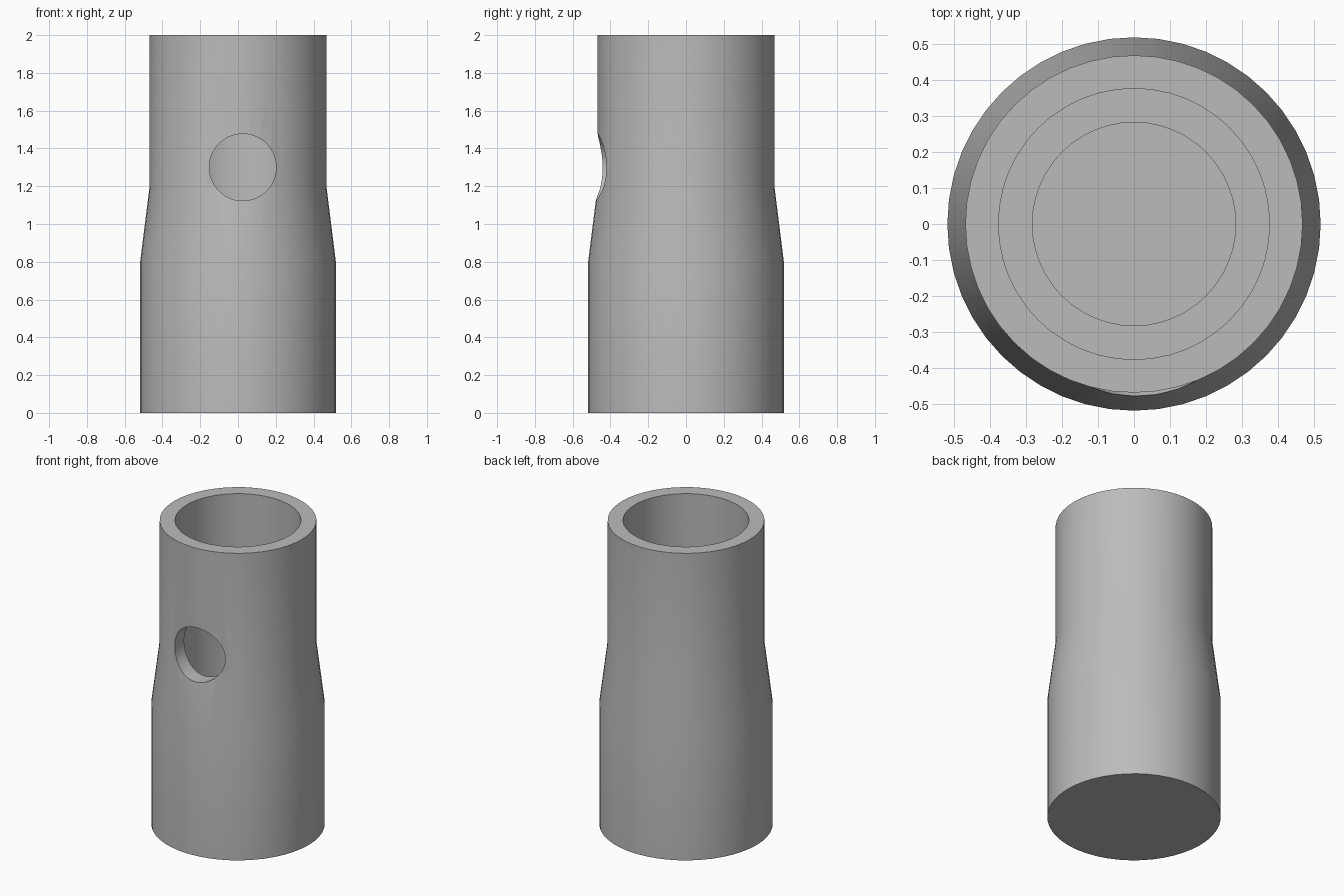
import bpy, bmesh, math

default = bpy.data.objects.get("Cube")
if default:
    bpy.data.objects.remove(default, do_unlink=True)

SIDES = 48

# One grey for the whole part
grey = bpy.data.materials.new("plain grey")
grey.use_nodes = True
colour = (0.5, 0.5, 0.5, 1)
grey.diffuse_color = colour
grey.node_tree.nodes["Principled BSDF"].inputs["Base Color"].default_value = colour


def lathe(name, profile):
    """Turn a radius/height profile around z and cap both ends."""
    bm = bmesh.new()
    rings = [[bm.verts.new((r * math.cos(math.tau * i / SIDES),
                            r * math.sin(math.tau * i / SIDES), z))
              for i in range(SIDES)] for r, z in profile]
    for low, high in zip(rings, rings[1:]):
        for i in range(SIDES):
            j = (i + 1) % SIDES
            bm.faces.new((low[i], low[j], high[j], high[i]))
    bm.faces.new(rings[0])
    bm.faces.new(rings[-1])
    bmesh.ops.recalc_face_normals(bm, faces=bm.faces)
    mesh = bpy.data.meshes.new(name)
    bm.to_mesh(mesh)
    bm.free()
    mesh.materials.append(grey)
    obj = bpy.data.objects.new(name, mesh)
    bpy.context.collection.objects.link(obj)
    return obj


# Stepped sleeve: outer wall, rim, wide bore, ledge, narrow blind bore
sleeve = lathe("stepped_sleeve", [
    (0.518, 0), (0.518, 0.8), (0.468, 1.2), (0.468, 2),
    (0.376, 2), (0.376, 0.75), (0.282, 0.75), (0.282, 0.1)])

# Round side hole through the front wall only
bpy.ops.mesh.primitive_cylinder_add(
    vertices=64, radius=0.177, depth=0.5,
    location=(0.025, -0.45, 1.3), rotation=(math.pi / 2, 0, 0))
cutter = bpy.context.object
cutter.name = "side_hole_cutter"
cutter.data.materials.append(grey)
cutter.hide_render = True

cut = sleeve.modifiers.new("side_hole", "BOOLEAN")
cut.operation = "DIFFERENCE"
cut.solver = "EXACT"
cut.object = cutter

bpy.ops.object.select_all(action="DESELECT")
sleeve.select_set(True)
bpy.context.view_layer.objects.active = sleeve
bpy.ops.object.modifier_apply(modifier=cut.name)
bpy.data.objects.remove(cutter, do_unlink=True)

# Smooth round walls with sharp rims
bpy.ops.object.shade_smooth_by_angle(angle=math.radians(30))
